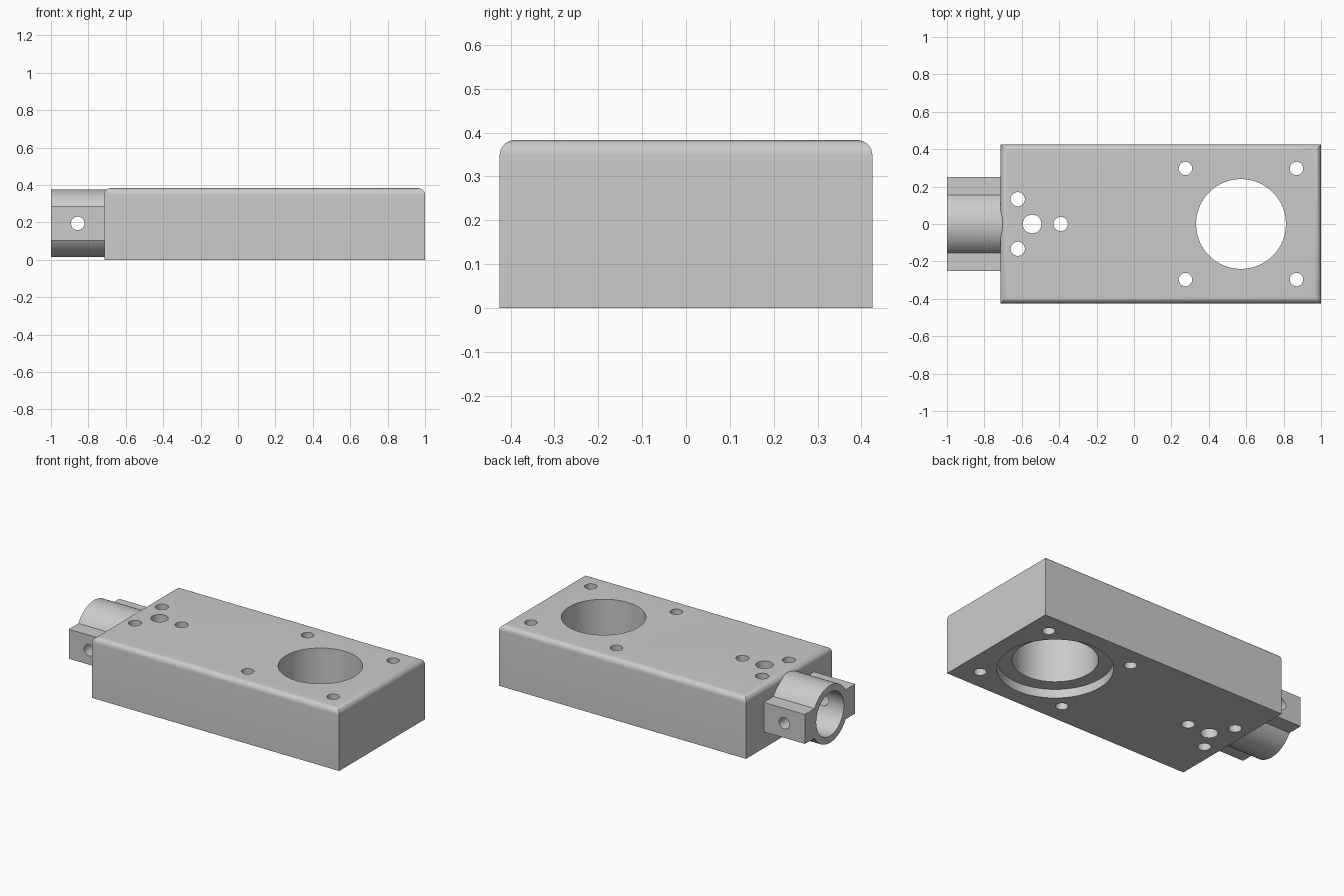
import bpy, bmesh, math
from mathutils import Matrix

if "Cube" in bpy.data.objects:
    bpy.data.objects.remove(bpy.data.objects["Cube"])

grey = bpy.data.materials.new("light_grey_metal")
grey.diffuse_color = (0.6, 0.6, 0.6, 1)
grey.use_nodes = True
grey.node_tree.nodes["Principled BSDF"].inputs["Base Color"].default_value = grey.diffuse_color


def finish(bm, name):
    me = bpy.data.meshes.new(name)
    bm.to_mesh(me)
    bm.free()
    me.materials.append(grey)
    ob = bpy.data.objects.new(name, me)
    bpy.context.collection.objects.link(ob)
    return ob


def box_mesh(x0, x1, y0, y1, z0, z1):
    bm = bmesh.new()
    bmesh.ops.create_cube(bm, size=1)
    bm.transform(Matrix.Translation(((x0 + x1) / 2, (y0 + y1) / 2, (z0 + z1) / 2))
                 @ Matrix.Diagonal((x1 - x0, y1 - y0, z1 - z0, 1)))
    return bm


def cylinder(name, center, r, length, axis="Z", sides=32):
    bm = bmesh.new()
    bmesh.ops.create_cone(bm, cap_ends=True, segments=sides, radius1=r, radius2=r, depth=length)
    turn = {"Z": Matrix(), "X": Matrix.Rotation(math.pi / 2, 4, "Y"),
            "Y": Matrix.Rotation(math.pi / 2, 4, "X")}[axis]
    bm.transform(Matrix.Translation(center) @ turn)
    return finish(bm, name)


def combine(target, tool, operation):
    mod = target.modifiers.new("cut", "BOOLEAN")
    mod.operation, mod.solver, mod.object = operation, "EXACT", tool
    bpy.context.view_layer.objects.active = target
    bpy.ops.object.modifier_apply(modifier=mod.name)
    bpy.data.objects.remove(tool)


# Housing block with rounded top edges
FACE, TOP, MID = -0.715, 0.383, 0.195
bm = box_mesh(FACE, 1.0, -0.425, 0.425, 0, TOP)
rim = [e for e in bm.edges if all(v.co.z > TOP - 0.01 for v in e.verts)]
bmesh.ops.bevel(bm, geom=rim, offset=0.035, segments=8, profile=0.5, affect="EDGES")
housing = finish(bm, "housing")

# Large bore with a counterbore underneath
BORE_X = 0.572
combine(housing, cylinder("bore_cutter", (BORE_X, 0, 0.2), 0.24, 1, sides=96), "DIFFERENCE")
combine(housing, cylinder("counterbore_cutter", (BORE_X, 0, 0), 0.325, 0.11, sides=96), "DIFFERENCE")

# Four mounting holes around the bore, three around the small pivot hole
holes = [(BORE_X + sx * 0.297, sy * 0.297, 0.036) for sx in (-1, 1) for sy in (-1, 1)]
holes += [(-0.545 + 0.153 * math.cos(a), 0.153 * math.sin(a), 0.038)
          for a in (0, math.tau / 3, -math.tau / 3)]
holes.append((-0.545, 0, 0.05))
for x, y, r in holes:
    combine(housing, cylinder("hole_cutter", (x, y, 0.2), r, 1), "DIFFERENCE")

# Clamp socket: tube with side lugs, running slightly into the housing
END = -0.685
socket = cylinder("socket", ((END - 1) / 2, 0, MID), 0.18, END + 1, "X", 64)
lugs = finish(box_mesh(-1, END, -0.25, 0.25, 0.103, 0.288), "lugs")
combine(socket, lugs, "UNION")
bore = cylinder("socket_bore_cutter", (FACE - 0.2, 0, MID), 0.137, 0.4, "X", 64)
combine(socket, bore, "DIFFERENCE")
combine(socket, cylinder("cross_hole_cutter", (-0.857, 0, MID), 0.036, 1, "Y"), "DIFFERENCE")

# Join the socket to the housing and shade smooth by angle
combine(housing, socket, "UNION")
bpy.ops.object.select_all(action="DESELECT")
housing.select_set(True)
bpy.context.view_layer.objects.active = housing
bpy.ops.object.shade_smooth_by_angle(angle=math.radians(30))
